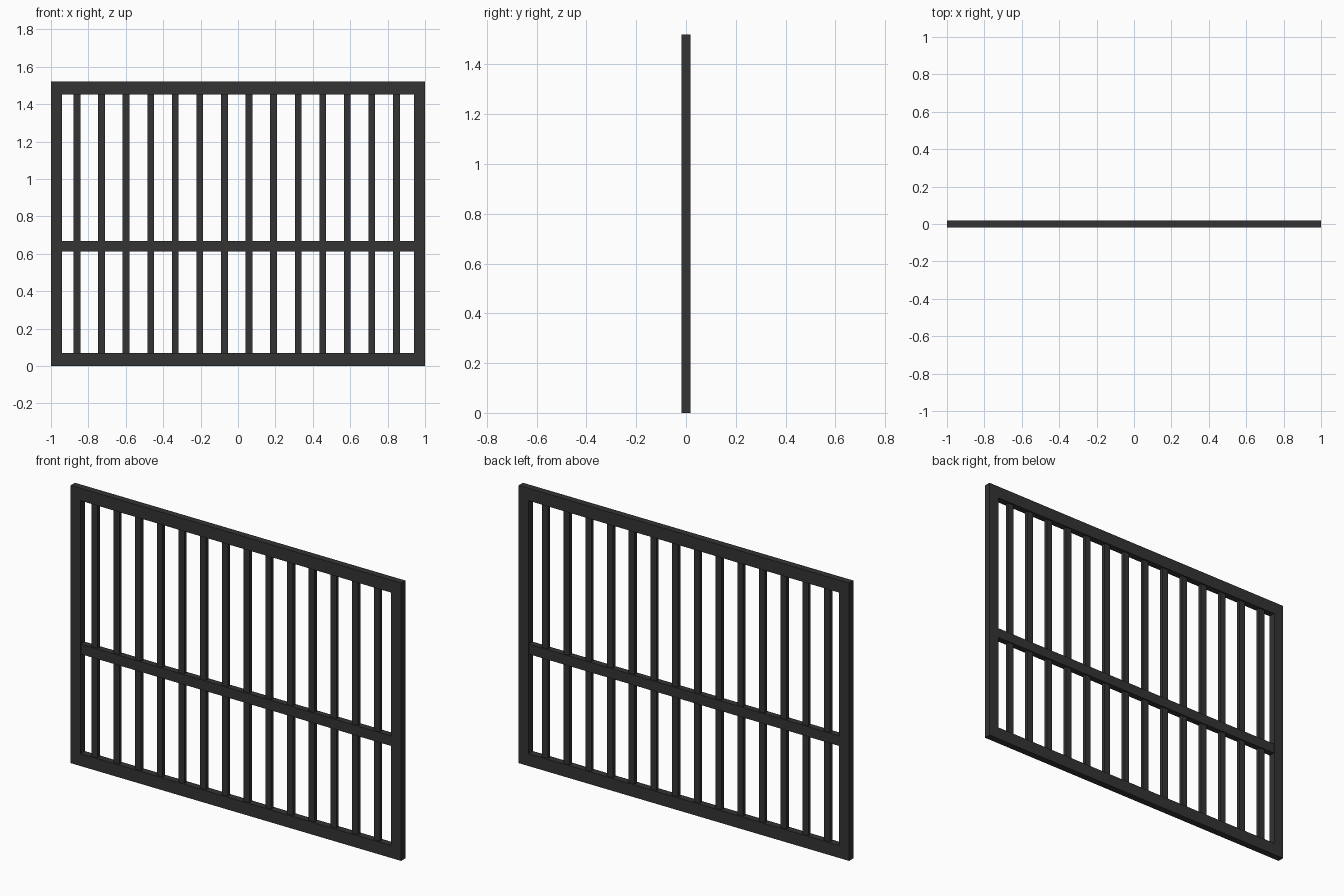
import bpy

if "Cube" in bpy.data.objects:
    bpy.data.objects.remove(bpy.data.objects["Cube"])

# Single dark iron colour
iron = bpy.data.materials.new("dark iron")
iron.diffuse_color = (0.033, 0.033, 0.033, 1)
iron.use_nodes = True
iron.node_tree.nodes["Principled BSDF"].inputs["Base Color"].default_value = iron.diffuse_color


def box(name, x0, x1, z0, z1, depth):
    """Box spanning x0..x1 and z0..z1, centred on y = 0."""
    bpy.ops.mesh.primitive_cube_add(size=1, location=((x0 + x1) / 2, 0, (z0 + z1) / 2))
    ob = bpy.context.object
    ob.name = name
    ob.scale = (x1 - x0, depth, z1 - z0)
    bpy.ops.object.transform_apply(location=False, rotation=False, scale=True)
    ob.data.materials.append(iron)


W, H, D = 1.0, 1.52, 0.037
RAIL, STILE = 0.068, 0.06

# Outer frame
box("bottom_rail", -W, W, 0, RAIL, D)
box("top_rail", -W, W, H - RAIL, H, D)
box("left_stile", -W, -W + STILE, RAIL, H - RAIL, D)
box("right_stile", W - STILE, W, RAIL, H - RAIL, D)

# Middle rail
box("middle_rail", -W + STILE, W - STILE, 0.612, 0.667, 0.034)

# Fourteen upright bars
for i in range(14):
    x = -0.861 + i * 0.1314
    box(f"upright_bar_{i + 1}", x - 0.018, x + 0.018, RAIL, H - RAIL, 0.02)
